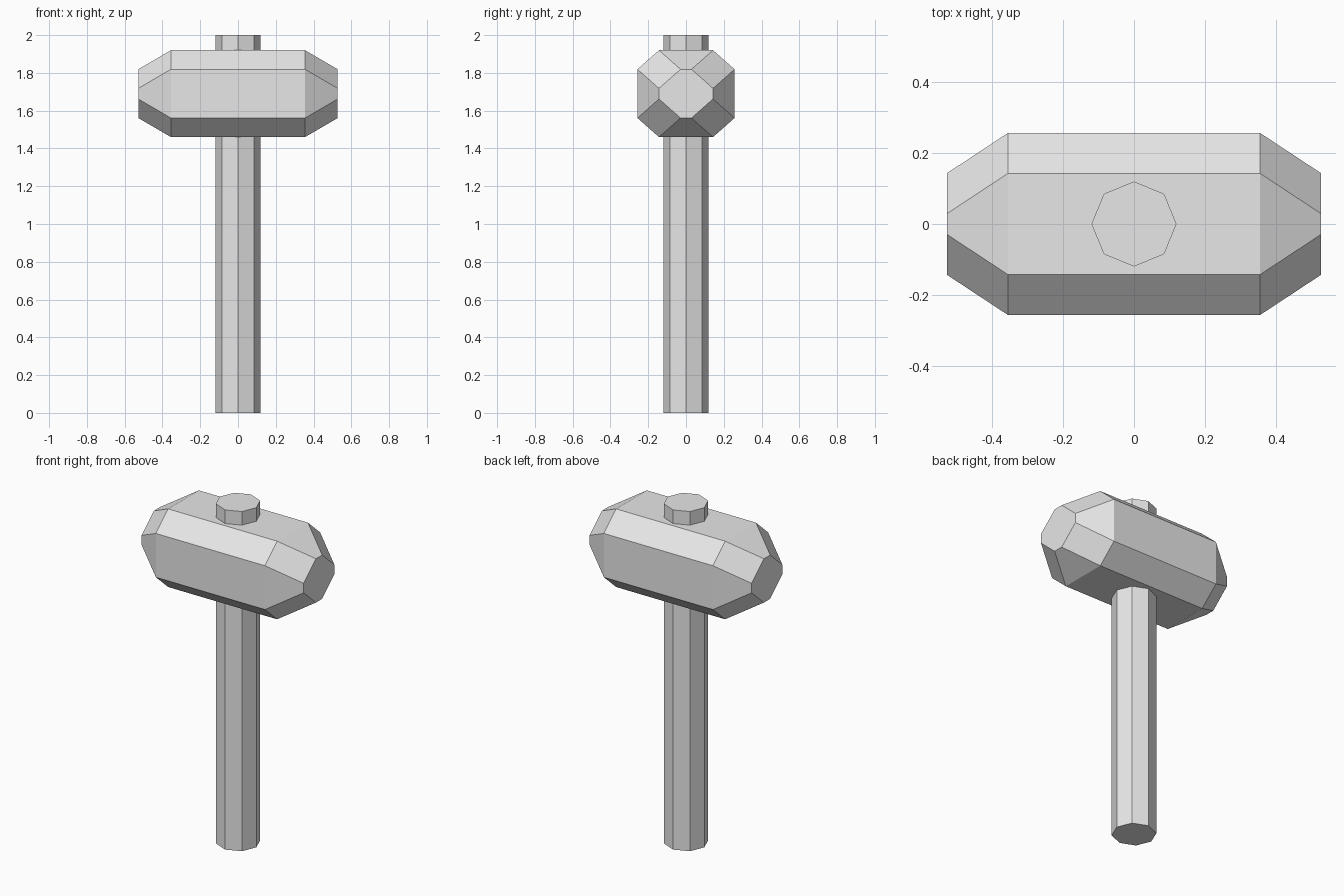
import bpy
import bmesh

cube = bpy.data.objects.get("Cube")
if cube:
    bpy.data.objects.remove(cube, do_unlink=True)

grey = bpy.data.materials.new("plain grey")
grey.use_nodes = True
grey.diffuse_color = (0.8, 0.8, 0.8, 1)
grey.node_tree.nodes["Principled BSDF"].inputs["Base Color"].default_value = (0.8, 0.8, 0.8, 1)


def finish(name, bm, z):
    bmesh.ops.recalc_face_normals(bm, faces=bm.faces)
    mesh = bpy.data.meshes.new(name)
    bm.to_mesh(mesh)
    bm.free()
    mesh.materials.append(grey)
    obj = bpy.data.objects.new(name, mesh)
    obj.location.z = z
    bpy.context.collection.objects.link(obj)


def chamfered_ring(bm, x, half_y, half_z, cut_y, cut_z):
    """Eight-sided section across the head at the given x."""
    corner = [(half_y, half_z - cut_z), (half_y - cut_y, half_z)]
    quarters = [(1, 1, 1), (-1, 1, -1), (-1, -1, 1), (1, -1, -1)]
    return [bm.verts.new((x, sy * y, sz * z))
            for sy, sz, step in quarters for y, z in corner[::step]]


# Handle: straight octagonal shaft that passes through the head
bm = bmesh.new()
bmesh.ops.create_cone(bm, cap_ends=True, segments=8, radius1=0.12, radius2=0.12, depth=2)
finish("handle", bm, 1)

# Head: octagonal bar with tapered, faceted ends
END_X, BODY_X = 0.528, 0.355
HALF_Y, HALF_Z, CUT_Y, CUT_Z = 0.257, 0.23, 0.114, 0.101
bm = bmesh.new()
rings = []
for x in (-END_X, -BODY_X, BODY_X, END_X):
    inset = abs(x) == END_X
    rings.append(chamfered_ring(bm, x, HALF_Y - CUT_Y * inset, HALF_Z - CUT_Z * inset,
                                CUT_Y, CUT_Z))
for a, b in zip(rings, rings[1:]):
    for i in range(8):
        j = (i + 1) % 8
        bm.faces.new((a[i], a[j], b[j], b[i]))
bm.faces.new(rings[0])
bm.faces.new(rings[-1])
finish("head", bm, 1.69)
